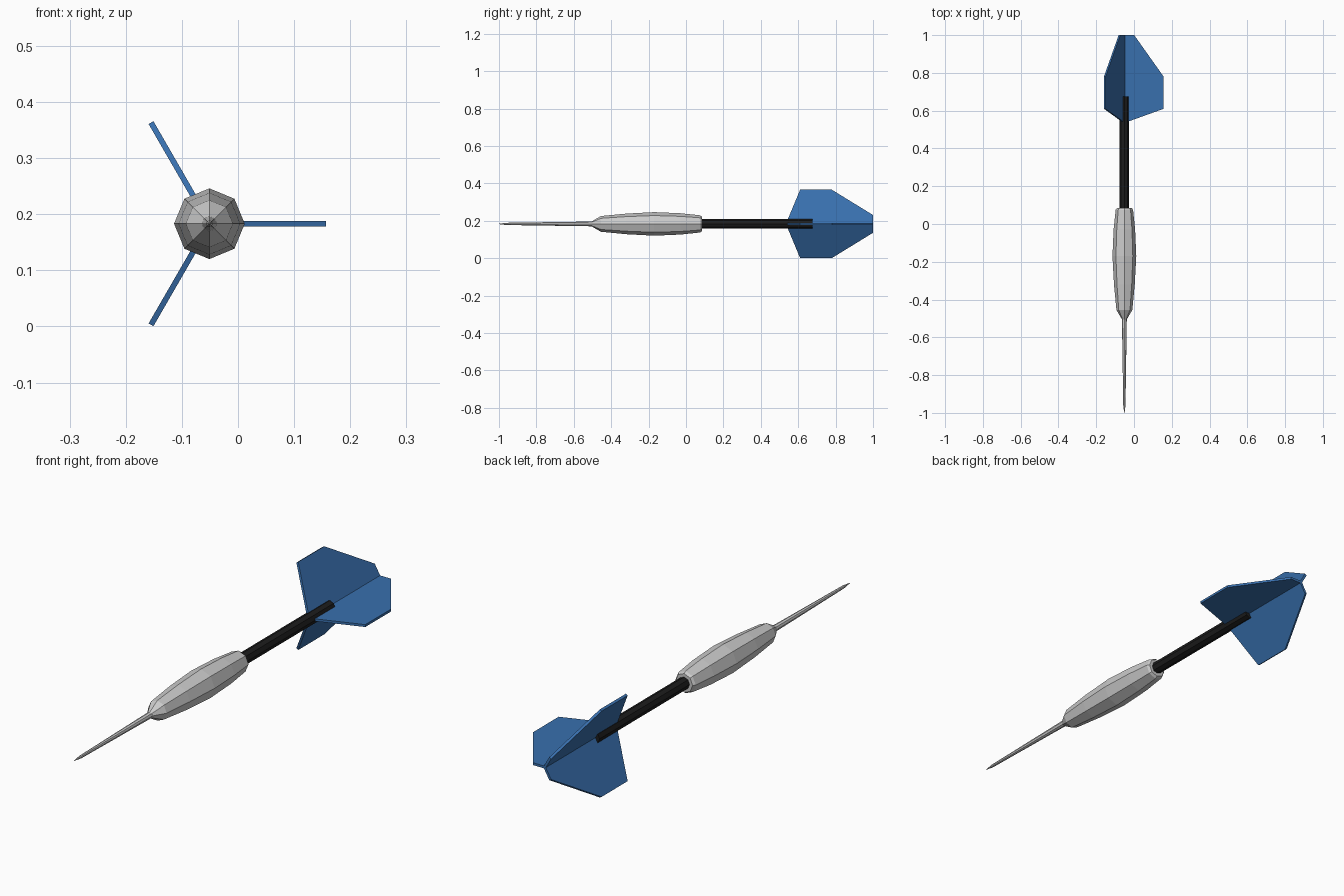
import bpy, bmesh, math

if "Cube" in bpy.data.objects:
    bpy.data.objects.remove(bpy.data.objects["Cube"])

CX, CZ = -0.051, 0.183   # dart axis runs along y at this x, z


def material(name, colour):
    m = bpy.data.materials.new(name)
    m.diffuse_color = colour
    m.use_nodes = True
    m.node_tree.nodes["Principled BSDF"].inputs["Base Color"].default_value = m.diffuse_color
    return m


def finish(name, bm, mat=None):
    bmesh.ops.recalc_face_normals(bm, faces=bm.faces[:])
    me = bpy.data.meshes.new(name)
    bm.to_mesh(me)
    bm.free()
    ob = bpy.data.objects.new(name, me)
    ob.location = (CX, 0, CZ)
    if mat:
        me.materials.append(mat)
    bpy.context.collection.objects.link(ob)
    return ob


def turned(name, profile, sides=8, mat=None):
    """Faceted solid of revolution about y from (y, radius) pairs."""
    bm = bmesh.new()
    rings = []
    for y, r in profile:
        rings.append([bm.verts.new((r * math.cos(2 * math.pi * i / sides), y,
                                    r * math.sin(2 * math.pi * i / sides)))
                      for i in range(sides)])
    for a, b in zip(rings, rings[1:]):
        for i in range(sides):
            j = (i + 1) % sides
            bm.faces.new((a[i], a[j], b[j], b[i]))
    bm.faces.new(rings[0])
    bm.faces.new(rings[-1])
    return finish(name, bm, mat)


black = material("black", (0.012, 0.012, 0.012, 1))
blue = material("blue", (0.04, 0.16, 0.42, 1))

# Needle point and weighted barrel
turned("point", [(-1.0, 0.001), (-0.96, 0.006), (-0.49, 0.013)])
turned("barrel", [(-0.505, 0.013), (-0.455, 0.042), (-0.32, 0.055),
                  (-0.17, 0.063), (-0.03, 0.057), (0.075, 0.046), (0.085, 0.039)])

# Shaft
turned("shaft", [(0.07, 0.025), (0.675, 0.025)], mat=black)

# Three flights around the shaft
outline = [(0.535, 0.0), (0.61, 0.208), (0.78, 0.208), (1.0, 0.052), (1.0, 0.0)]
for k in range(3):
    bm = bmesh.new()
    face = bm.faces.new([bm.verts.new((r, y, -0.005)) for y, r in outline])
    out = bmesh.ops.extrude_face_region(bm, geom=[face])
    bmesh.ops.translate(bm, vec=(0, 0, 0.01),
                        verts=[v for v in out["geom"] if isinstance(v, bmesh.types.BMVert)])
    flight = finish(f"flight_{k + 1}", bm, blue)
    flight.rotation_euler.y = k * 2 * math.pi / 3
